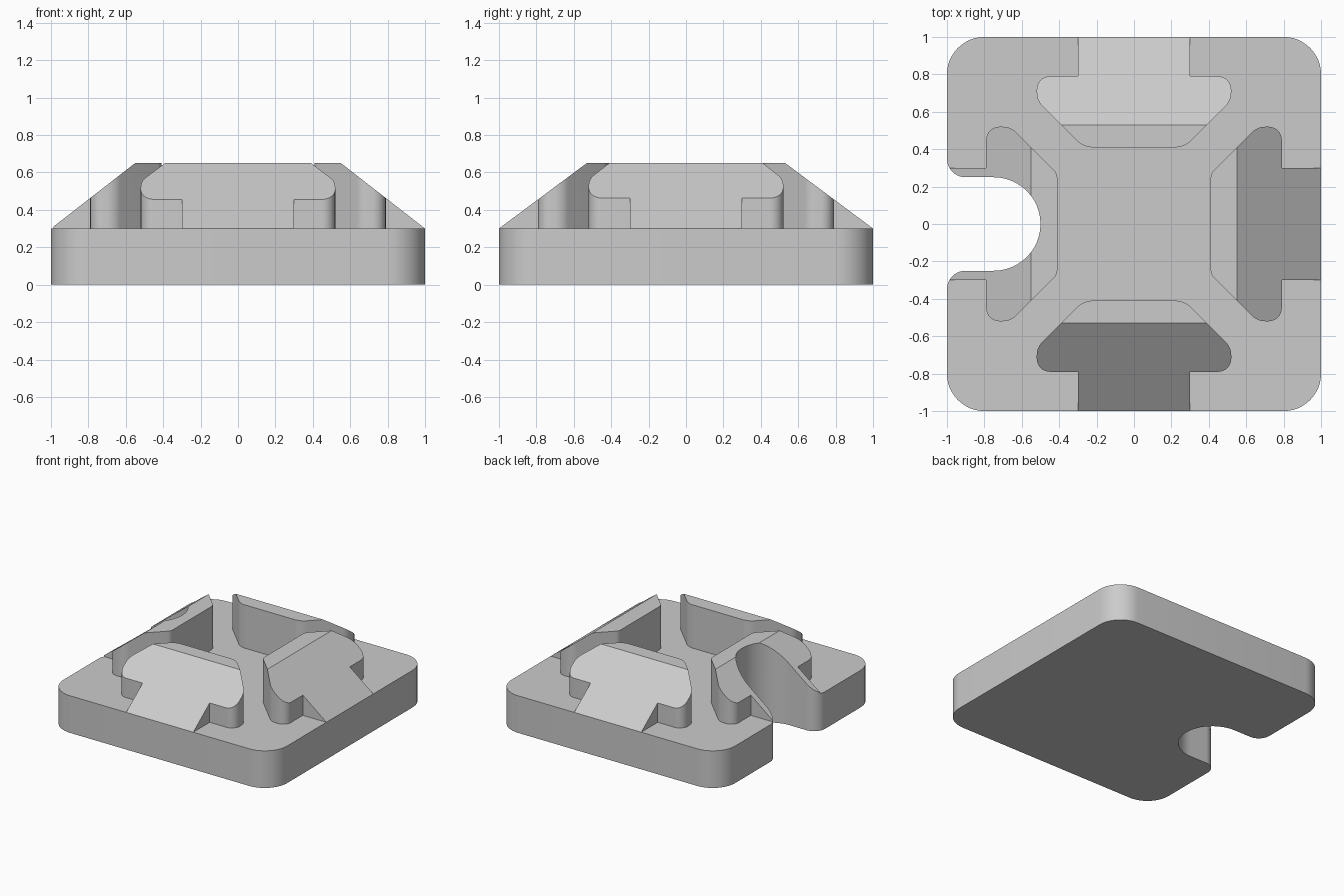
import bpy
import bmesh
from math import pi, tan
from mathutils import Matrix, Vector

cube = bpy.data.objects.get("Cube")
if cube:
    bpy.data.objects.remove(cube, do_unlink=True)

BASE_H, TOP_H = 0.30, 0.65

grey = bpy.data.materials.new("light grey")
grey.use_nodes = True
colour = (0.6, 0.6, 0.6, 1)
grey.diffuse_color = colour
grey.node_tree.nodes["Principled BSDF"].inputs["Base Color"].default_value = colour


def rounded(corners, steps=12):
    """Outline from (x, y, radius) corners, filleted inward or outward."""
    out = []
    n = len(corners)
    for i, (x, y, r) in enumerate(corners):
        p = Vector((x, y))
        if not r:
            out.append(p)
            continue
        a = (Vector(corners[i - 1][:2]) - p).normalized()
        b = (Vector(corners[(i + 1) % n][:2]) - p).normalized()
        half = a.angle(b) / 2
        start, end = p + a * r / tan(half), p + b * r / tan(half)
        centre = p + (a + b).normalized() * (start - p).length / (a + b).length * 2
        # distance from corner to arc centre is tangent length / cos(half)
        ra = start - centre
        turn = ra.angle_signed(end - centre)
        for k in range(steps + 1):
            rot = Matrix.Rotation(-turn * k / steps, 2)
            q = centre + rot @ ra
            if not out or (q - out[-1]).length > 1e-4:
                out.append(q)
    return out


def prism(outline, z0, z1):
    bm = bmesh.new()
    face = bm.faces.new([bm.verts.new((p.x, p.y, z0)) for p in outline])
    ext = bmesh.ops.extrude_face_region(bm, geom=[face], use_keep_orig=True)
    verts = [g for g in ext["geom"] if isinstance(g, bmesh.types.BMVert)]
    bmesh.ops.translate(bm, verts=verts, vec=(0, 0, z1 - z0))
    return bm


def finish(bm, name):
    bmesh.ops.recalc_face_normals(bm, faces=bm.faces[:])
    mesh = bpy.data.meshes.new(name)
    bm.to_mesh(mesh)
    bm.free()
    mesh.materials.append(grey)
    ob = bpy.data.objects.new(name, mesh)
    bpy.context.collection.objects.link(ob)
    bpy.ops.object.select_all(action="DESELECT")
    ob.select_set(True)
    bpy.context.view_layer.objects.active = ob
    bpy.ops.object.shade_smooth_by_angle(angle=pi / 6)


# Base plate: rounded square with a flared slot open on one side
finish(prism(rounded([
    (-1, -1, 0.2), (1, -1, 0.2), (1, 1, 0.2), (-1, 1, 0.2),
    (-1, 0.25, 0.1), (-0.5, 0.25, 0.2499), (-0.5, -0.25, 0.2499), (-1, -0.25, 0.1),
]), 0, BASE_H), "base_plate")


def block(name, turn, inner_radius, ridge, slotted=False):
    """T-shaped block facing -y, with a sloping top, turned in quarter turns."""
    end = 0.987 if slotted else 1.1
    half = [(0.27, -0.41, inner_radius), (0.52, -0.66, 0.1),
            (0.52, -0.79, 0.07), (0.30, -0.79, 0), (0.30, -end, 0)]
    if slotted:
        half += [(0.25, -0.958, 0.1), (0.25, -0.5, 0.2499)]
    corners = half + [(-x, y, r) for x, y, r in reversed(half)]
    bm = prism(rounded(corners), BASE_H, TOP_H)
    # Slope from the ridge down to the edge of the plate
    cut = bmesh.ops.bisect_plane(
        bm, geom=bm.verts[:] + bm.edges[:] + bm.faces[:], dist=1e-5,
        plane_co=(0, -1, BASE_H), plane_no=(0, BASE_H - TOP_H, 1 - ridge),
        clear_outer=True)
    edges = [e for e in cut["geom_cut"] if isinstance(e, bmesh.types.BMEdge)]
    bmesh.ops.holes_fill(bm, edges=edges, sides=0)
    bmesh.ops.rotate(bm, verts=bm.verts[:], matrix=Matrix.Rotation(turn * pi / 2, 3, "Z"))
    finish(bm, name)


block("front_block", 0, 0.12, 0.53)
block("left_block", 1, 0.06, 0.55)
block("back_block", 2, 0.12, 0.53)
block("right_slotted_block", 3, 0.06, 0.55, slotted=True)
